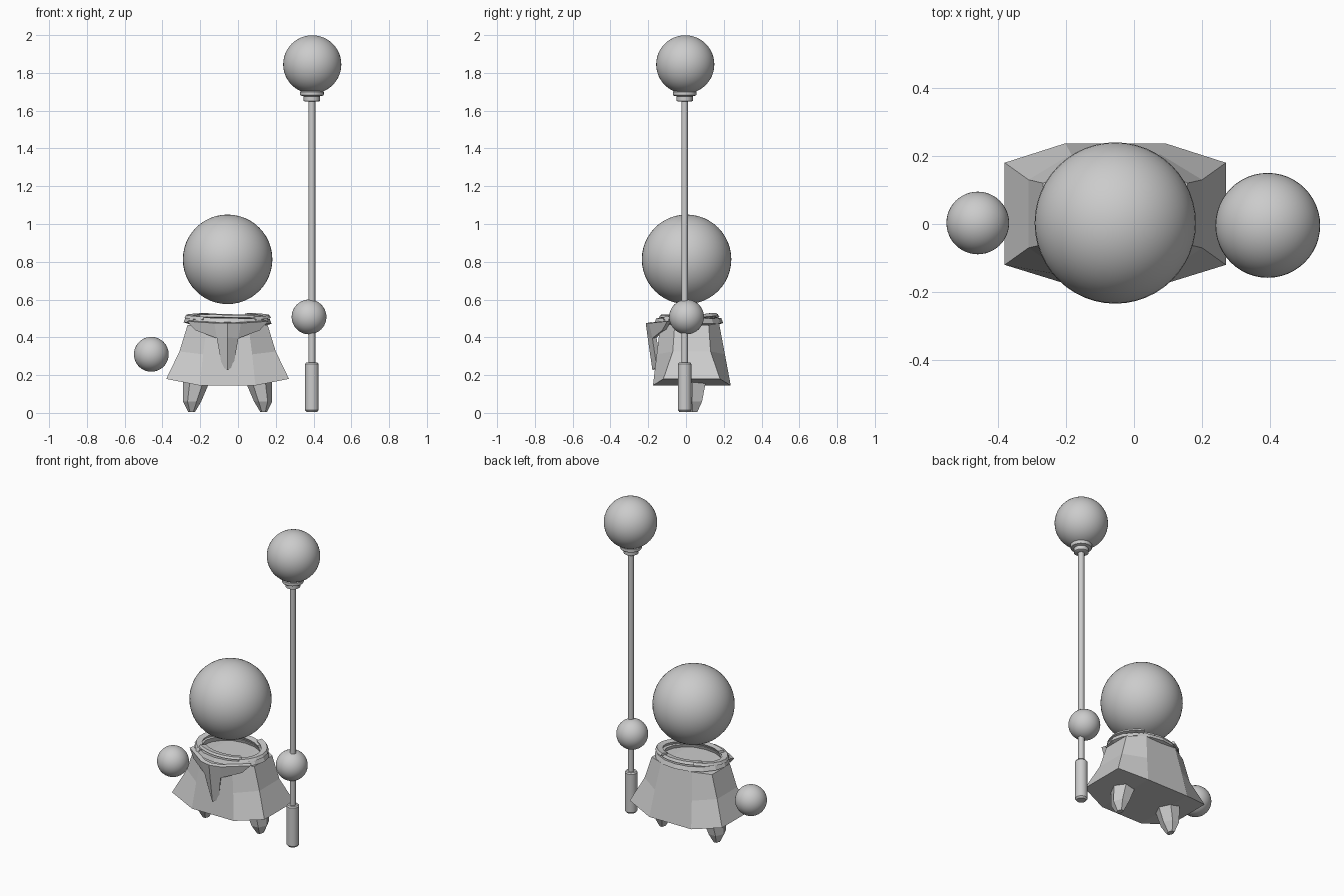
import bpy
import bmesh
from math import pi, sin, cos, radians
from mathutils import Vector

if "Cube" in bpy.data.objects:
    bpy.data.objects.remove(bpy.data.objects["Cube"])

CX = -0.055  # symmetry plane of the figure
POLE = (0.391, -0.007)


def mesh_object(name, verts, faces):
    mesh = bpy.data.meshes.new(name)
    mesh.from_pydata(verts, [], faces)
    bm = bmesh.new()
    bm.from_mesh(mesh)
    bmesh.ops.recalc_face_normals(bm, faces=bm.faces)
    bm.to_mesh(mesh)
    bm.free()
    obj = bpy.data.objects.new(name, mesh)
    bpy.context.collection.objects.link(obj)
    return obj


def ball(name, loc, r):
    bpy.ops.mesh.primitive_uv_sphere_add(segments=48, ring_count=24, radius=r, location=loc)
    bpy.context.object.name = name
    bpy.ops.object.shade_smooth()


def rings_to_faces(count, n):
    return [(k * n + i, k * n + (i + 1) % n, (k + 1) * n + (i + 1) % n, (k + 1) * n + i)
            for k in range(count - 1) for i in range(n)]


def lathe(name, centre, profile, n=24):
    verts = [(centre[0] + r * cos(2 * pi * i / n), centre[1] + r * sin(2 * pi * i / n), z)
             for r, z in profile for i in range(n)]
    last = (len(profile) - 1) * n
    faces = rings_to_faces(len(profile), n)
    faces += [tuple(range(n)), tuple(range(last, last + n))]
    obj = mesh_object(name, verts, faces)
    bpy.ops.object.select_all(action='DESELECT')
    obj.select_set(True)
    bpy.context.view_layer.objects.active = obj
    bpy.ops.object.shade_smooth_by_angle(angle=radians(30))


# Floating head and hands
ball("head", (CX, 0.003, 0.813), 0.237)
ball("left_hand", (0.376, 0.003, 0.508), 0.092)
ball("right_hand", (-0.459, 0.003, 0.31), 0.092)

# Staff: orb, collar, pole and grip
ball("staff_orb", (0.393, -0.004, 1.845), 0.154)
lathe("staff_collar", POLE, [(0.036, 1.648), (0.043, 1.652), (0.043, 1.676), (0.06, 1.68),
                             (0.063, 1.685), (0.063, 1.70), (0.055, 1.705)])
lathe("staff_pole", POLE, [(0.018, 0.2), (0.018, 1.66)], 16)
lathe("staff_grip", POLE, [(0.028, 0.005), (0.036, 0.015), (0.036, 0.258), (0.03, 0.266)])


# Robe: three eight-sided rings with a folded hem
def robe_ring(side, front, zs, zf):
    sx, sy0, sy1 = side
    fx, fy0, fy1 = front
    pts = [(sx, sy0, zs), (sx, sy1, zs), (fx, fy1, zf), (-fx, fy1, zf),
           (-sx, sy1, zs), (-sx, sy0, zs), (-fx, fy0, zf), (fx, fy0, zf)]
    return [(CX + x, y, z) for x, y, z in pts]


robe_verts = (robe_ring((0.325, -0.12, 0.18), (0.147, -0.175, 0.237), 0.18, 0.145)
              + robe_ring((0.255, -0.07, 0.13), (0.13, -0.155, 0.206), 0.325, 0.31)
              + robe_ring((0.212, -0.06, 0.12), (0.108, -0.135, 0.175), 0.465, 0.475))
robe_faces = rings_to_faces(3, 8)
for base in (0, 16):
    robe_faces += [tuple(base + i for i in f) for f in ((0, 1, 2, 7), (7, 2, 3, 6), (6, 3, 4, 5))]
mesh_object("robe", robe_verts, robe_faces)


# Tapered feet
def foot(name, s):
    verts = []
    for x0, x1, y0, y1, z in ((0.095, 0.235, -0.035, 0.105, 0.165),
                              (0.14, 0.236, -0.02, 0.085, 0.06),
                              (0.173, 0.208, 0.01, 0.06, 0.005)):
        xm, ym = (x0 + x1) / 2, (y0 + y1) / 2
        q = (x1 - x0) / 4
        for x, y in ((x1, ym), (xm + q, y1), (xm - q, y1), (x0, ym), (xm - q, y0), (xm + q, y0)):
            verts.append((CX + s * x, y, z))
    mesh_object(name, verts, rings_to_faces(3, 6) + [tuple(range(6)), tuple(range(12, 18))])


foot("left_foot", 1)
foot("right_foot", -1)


# Scarf: overlapping low-poly bands wound around the neck opening
def band(name, a0, a1, rx, ry, z0, z1, w, h, n):
    closed = a1 - a0 >= 360
    verts = []
    steps = n if closed else n + 1
    for k in range(steps):
        t = k / n
        a = radians(a0 + (a1 - a0) * t)
        z = z0 + (z1 - z0) * ((1 - cos(2 * pi * t)) / 2 if closed else t)
        for dr, dz in ((w, -h * 0.3), (w * 0.6, h), (-w, h * 0.6), (-w * 0.6, -h)):
            verts.append((CX + (rx + dr) * cos(a), 0.015 + (ry + dr) * sin(a), z + dz))
    faces = rings_to_faces(steps, 4)
    if closed:
        b = (n - 1) * 4
        faces += [(b + i, b + (i + 1) % 4, (i + 1) % 4, i) for i in range(4)]
    else:
        b = (steps - 1) * 4
        faces += [(0, 1, 2, 3), (b, b + 1, b + 2, b + 3)]
    mesh_object(name, verts, faces)


band("scarf_ring", 0, 360, 0.207, 0.156, 0.478, 0.486, 0.026, 0.02, 16)
band("scarf_wrap_left", -50, 60, 0.208, 0.155, 0.497, 0.518, 0.022, 0.012, 7)
band("scarf_wrap_right", 120, 235, 0.208, 0.155, 0.518, 0.497, 0.022, 0.012, 7)
band("scarf_wrap_back", 45, 135, 0.195, 0.14, 0.506, 0.516, 0.022, 0.012, 6)
band("scarf_wrap_front", 225, 315, 0.192, 0.138, 0.512, 0.506, 0.02, 0.01, 6)

# Hanging scarf front with a centre ridge
half = [(0.07, -0.195, 0.475), (0.057, -0.178, 0.395), (0.03, -0.155, 0.245),
        (0.215, -0.10, 0.485), (0.17, -0.125, 0.437)]
tail = [(CX, -0.213, 0.475), (CX, -0.203, 0.40), (CX, -0.178, 0.227)]
faces = []
for s in (1, -1):
    b = len(tail)
    tail += [(CX + s * x, y, z) for x, y, z in half]
    quads = [(0, 1, b + 1, b), (1, 2, b + 2, b + 1), (b, b + 1, b + 4, b + 3)]
    faces += [q if s == 1 else q[::-1] for q in quads]
scarf_tail = mesh_object("scarf_tail", tail, faces)
thick = scarf_tail.modifiers.new("thickness", 'SOLIDIFY')
thick.thickness = 0.025
# Keep the measured surface as the outer face
outward = scarf_tail.data.polygons[0].normal.dot(Vector((0, -1, 0))) > 0
thick.offset = -1 if outward else 1
